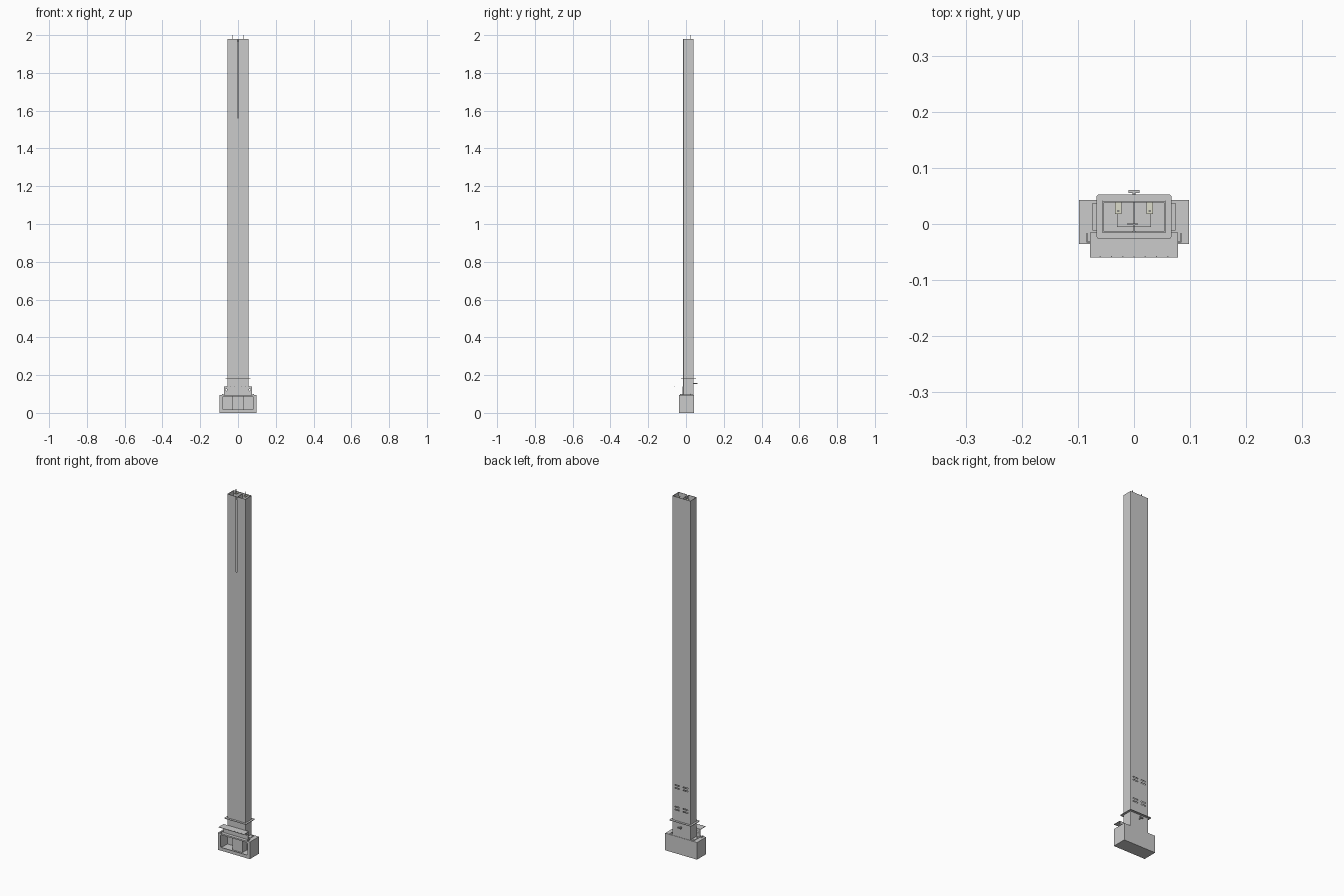
import bpy, bmesh, math
from mathutils import Matrix, Vector

if "Cube" in bpy.data.objects:
    bpy.data.objects.remove(bpy.data.objects["Cube"])


def finish(name, bm, color=None):
    bmesh.ops.recalc_face_normals(bm, faces=bm.faces)
    me = bpy.data.meshes.new(name)
    bm.to_mesh(me)
    bm.free()
    ob = bpy.data.objects.new(name, me)
    bpy.context.collection.objects.link(ob)
    if color:
        mat = bpy.data.materials.new(name + "_paint")
        mat.diffuse_color = color
        mat.use_nodes = True
        mat.node_tree.nodes["Principled BSDF"].inputs["Base Color"].default_value = mat.diffuse_color
        me.materials.append(mat)
    return ob


def boxes(name, items, color=None):
    """One object from (x0, x1, y0, y1, z0, z1) boxes."""
    bm = bmesh.new()
    for x0, x1, y0, y1, z0, z1 in items:
        m = (Matrix.Translation(((x0 + x1) / 2, (y0 + y1) / 2, (z0 + z1) / 2))
             @ Matrix.Diagonal((x1 - x0, y1 - y0, z1 - z0, 1)))
        bmesh.ops.create_cube(bm, size=1, matrix=m)
    return finish(name, bm, color)


def cylinders(name, items, axis="Z", segs=12, color=None):
    """One object from (x, y, z, radius, length) cylinders centred on the point."""
    bm = bmesh.new()
    rot = Matrix.Rotation(math.pi / 2, 4, "X") if axis == "Y" else Matrix()
    for x, y, z, r, l in items:
        bmesh.ops.create_cone(bm, cap_ends=True, segments=segs, radius1=r, radius2=r,
                              depth=l, matrix=Matrix.Translation((x, y, z)) @ rot)
    ob = finish(name, bm, color)
    bpy.context.view_layer.objects.active = ob
    ob.select_set(True)
    bpy.ops.object.shade_smooth_by_angle()
    ob.select_set(False)
    return ob


def rounded(x0, x1, y0, y1, r, n=4):
    pts = []
    for cx, cy, a in ((x1 - r, y1 - r, 0), (x0 + r, y1 - r, 90), (x0 + r, y0 + r, 180), (x1 - r, y0 + r, 270)):
        for i in range(n + 1):
            t = math.radians(a + 90 * i / n)
            pts.append((cx + r * math.cos(t), cy + r * math.sin(t)))
    return pts


def prism(name, outline, lo, hi, axis="Z"):
    """Extrude an outline along z, or along y when the outline is in x/z."""
    bm = bmesh.new()
    put = (lambda p, h: (p[0], p[1], h)) if axis == "Z" else (lambda p, h: (p[0], h, p[1]))
    a = [bm.verts.new(put(p, lo)) for p in outline]
    face = bm.faces.new(a)
    ext = bmesh.ops.extrude_face_region(bm, geom=[face])
    up = Vector((0, 0, hi - lo)) if axis == "Z" else Vector((0, hi - lo, 0))
    bmesh.ops.translate(bm, vec=up, verts=[g for g in ext["geom"] if isinstance(g, bmesh.types.BMVert)])
    return finish(name, bm)


def cut(ob, *cutters):
    for c in cutters:
        mod = ob.modifiers.new("cut", "BOOLEAN")
        mod.operation, mod.solver, mod.object = "DIFFERENCE", "EXACT", c
        bpy.context.view_layer.objects.active = ob
        bpy.ops.object.modifier_apply(modifier=mod.name)
        bpy.data.objects.remove(c)


# Column: open rectangular duct with front slot near the top and rows of slots in the back
X0, X1, Y0, Y1 = -0.056, 0.056, -0.015, 0.041
column = prism("column_duct", rounded(X0, X1, Y0, Y1, 0.002, 2), 0.092, 1.98)
cut(column,
    prism("bore", rounded(X0 + .0025, X1 - .0025, Y0 + .0025, Y1 - .0025, 0.001, 2), 0.0, 2.1),
    boxes("front_slot", [(-0.003, 0.003, -0.03, -0.005, 1.56, 2.1)]))
slots = []
for z in (0.25, 0.37):
    for sx in (-1, 1):
        for dz in (-0.008, 0.008):
            slots.append((sx * 0.025 - 0.015, sx * 0.025 + 0.015, 0.035, 0.05, z + dz - 0.0025, z + dz + 0.0025))
cut(column, boxes("back_slots", slots))

# Divider inside the column
boxes("divider", [(-0.001, 0.001, 0.0, 0.040, 0.097, 1.975)])

# Base: hollow box with rounded front opening
base = boxes("base_box", [(-0.098, 0.098, -0.036, 0.043, 0, 0.095)])
cut(base,
    boxes("cavity", [(-0.093, 0.093, -0.032, 0.039, 0.005, 0.091)]),
    prism("opening", rounded(-0.083, 0.083, 0.018, 0.087, 0.008), -0.05, -0.02, "Y"),
    boxes("duct_hole", [(X0 + .001, X1 - .001, Y0 + .001, Y1 - .003, 0.08, 0.12)]))
boxes("base_inner_block", [(-0.03, 0.03, -0.005, 0.038, 0.006, 0.09)])

# Collar plate around the column
collar = prism("collar_plate", rounded(-0.067, 0.067, -0.027, 0.053, 0.006), 0.1785, 0.1815)
cut(collar, boxes("collar_hole", [(X0, X1, Y0, Y1, 0.1, 0.3)]))

# Front bracket: thin shelf, upright with round holes, bottom foot
boxes("bracket_shelf", [(-0.078, 0.078, -0.060, -0.0155, 0.1385, 0.1405)])
upright = boxes("bracket_upright", [(-0.075, 0.075, -0.018, -0.0155, 0.095, 0.139)])
cut(upright, cylinders("holes", [(-0.0625 + i * 0.025, -0.0167, 0.122, 0.005, 0.02) for i in range(6)], "Y"))
cylinders("shelf_pins", [(-0.06 + i * 0.02, -0.0585, 0.1415, 0.0012, 0.004) for i in range(7)], segs=8)

# Mirrored side tabs, screws and hooks on the base
tabs, screws, hooks = [], [], []
for s in (-1, 1):
    x0, x1 = sorted((s * 0.056, s * 0.074))
    tabs.append((x0, x1, -0.012, 0.037, 0.095, 0.098))
    screws += [(s * 0.069, y, 0.099, 0.003, 0.003) for y in (0.0, 0.027)]
    x0, x1 = sorted((s * 0.083, s * 0.085))
    hooks.append((x0, x1, -0.033, -0.016, 0.095, 0.101))
    x0, x1 = sorted((s * 0.078, s * 0.085))
    hooks.append((x0, x1, -0.033, -0.031, 0.095, 0.101))
boxes("side_tabs", tabs)
cylinders("tab_screws", screws)
boxes("side_hooks", hooks)

# Back latch: stem and flat head
cylinders("latch_stem", [(0, 0.048, 0.155, 0.003, 0.016)], "Y")
boxes("latch_head", [(-0.010, 0.010, 0.055, 0.061, 0.152, 0.158)])

# Hanging tabs with pins at the top
beige = (0.72, 0.72, 0.6, 1)
boxes("top_tabs", [(x - 0.006, x + 0.006, 0.018, 0.040, 1.974, 1.977) for x in (-0.028, 0.028)], beige)
cylinders("top_pins", [(x, 0.023, 1.985, 0.002, 0.03) for x in (-0.028, 0.028)], segs=10)

# Small lever at the slot
boxes("slot_lever", [(-0.012, 0.006, -0.002, 0.002, 1.965, 1.972), (-0.001, 0.001, -0.013, 0.002, 1.962, 1.972)])
